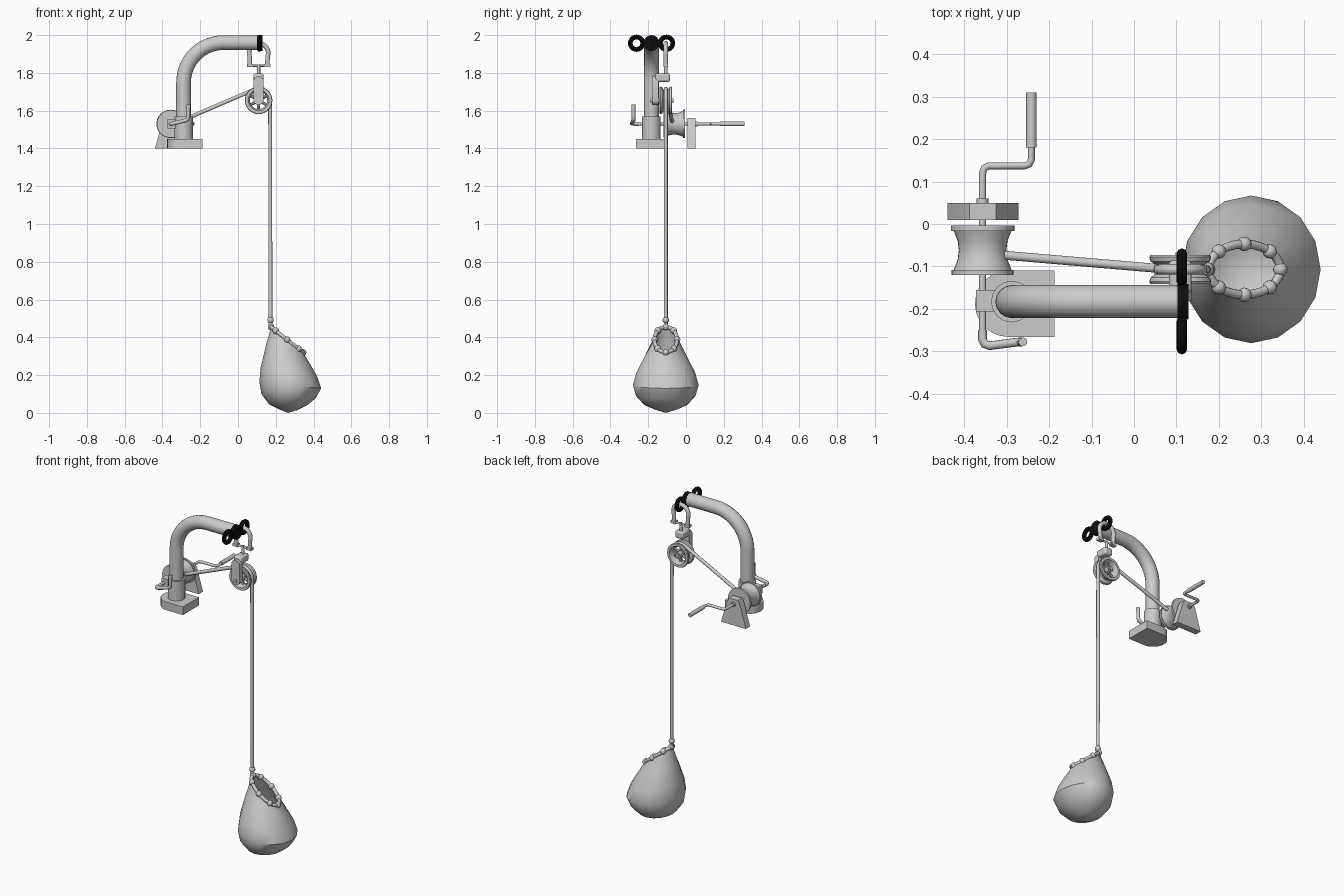
import bpy, bmesh, math
from mathutils import Vector
from math import sin, cos, pi

if "Cube" in bpy.data.objects:
    bpy.data.objects.remove(bpy.data.objects["Cube"])

black = bpy.data.materials.new("black_iron")
black.diffuse_color = (0.004, 0.004, 0.004, 1)
black.use_nodes = True
black.node_tree.nodes["Principled BSDF"].inputs["Base Color"].default_value = black.diffuse_color


def finish(ob, angle=40):
    bpy.ops.object.select_all(action='DESELECT')
    ob.select_set(True)
    bpy.context.view_layer.objects.active = ob
    bpy.ops.object.shade_smooth_by_angle(angle=math.radians(angle))
    return ob


def mesh_from(name, verts, faces):
    me = bpy.data.meshes.new(name)
    me.from_pydata(verts, [], faces)
    bm = bmesh.new()
    bm.from_mesh(me)
    bmesh.ops.recalc_face_normals(bm, faces=bm.faces)
    bm.to_mesh(me)
    bm.free()
    ob = bpy.data.objects.new(name, me)
    bpy.context.collection.objects.link(ob)
    return finish(ob)


def tube(name, pts, r, cyclic=False, res=3):
    cu = bpy.data.curves.new(name, 'CURVE')
    cu.dimensions = '3D'
    cu.bevel_depth, cu.bevel_resolution = r, res
    cu.use_fill_caps = True
    sp = cu.splines.new('POLY')
    sp.points.add(len(pts) - 1)
    for p, co in zip(sp.points, pts):
        p.co = (*co, 1)
    sp.use_cyclic_u = cyclic
    ob = bpy.data.objects.new(name, cu)
    bpy.context.collection.objects.link(ob)
    finish_sel = bpy.ops.object
    finish_sel.select_all(action='DESELECT')
    ob.select_set(True)
    bpy.context.view_layer.objects.active = ob
    bpy.ops.object.convert(target='MESH')
    return finish(bpy.context.object)


def prism(name, pts, lo, hi, axis='Y'):
    put = (lambda p, t: (p[0], t, p[1])) if axis == 'Y' else (lambda p, t: (p[0], p[1], t))
    n = len(pts)
    verts = [put(p, lo) for p in pts] + [put(p, hi) for p in pts]
    faces = [(i, (i + 1) % n, n + (i + 1) % n, n + i) for i in range(n)]
    return mesh_from(name, verts, faces + [tuple(range(n)), tuple(range(n, 2 * n))])


def lathe_y(name, prof, cx, cz, n=32):
    # closed (radius, y) section turned about a y axis
    m = len(prof)
    verts = [(cx + r * cos(2 * pi * i / n), y, cz + r * sin(2 * pi * i / n))
             for i in range(n) for r, y in prof]
    faces = [(i * m + j, i * m + (j + 1) % m, (i + 1) % n * m + (j + 1) % m, (i + 1) % n * m + j)
             for i in range(n) for j in range(m)]
    return mesh_from(name, verts, faces)


def arc(cx, cy, r, a0, a1, n):
    return [(cx + r * cos(math.radians(a0 + (a1 - a0) * i / n)),
             cy + r * sin(math.radians(a0 + (a1 - a0) * i / n))) for i in range(n + 1)]


def box(name, x0, x1, y0, y1, z0, z1):
    return prism(name, [(x0, y0), (x1, y0), (x1, y1), (x0, y1)], z0, z1, 'Z')


# Base plate with rounded back, socket and bent davit pipe
PX, PY = -0.288, -0.183
prism("base_plate", [(-0.187, -0.266), (-0.187, -0.11)] + arc(-0.297, -0.188, 0.078, 90, 270, 12),
      1.40, 1.45, 'Z')
tube("post_socket", [(PX, PY, 1.44), (PX, PY, 1.57)], 0.049, res=6)
bend = arc(PX + 0.21, 1.75, 0.21, 180, 90, 14)
tube("davit_pipe", [(PX, PY, 1.45)] + [(x, PY, z) for x, z in bend] + [(0.115, PY, 1.96)], 0.039, res=6)

# Black end fitting with two eyes
for label, y in (("front", -0.262), ("back", -0.103)):
    bpy.ops.mesh.primitive_torus_add(major_segments=20, minor_segments=8, major_radius=0.033,
                                     minor_radius=0.0125, location=(0.113, y, 1.957), rotation=(0, pi / 2, 0))
    eye = finish(bpy.context.object)
    eye.name = "eye_" + label
    eye.data.materials.append(black)
cap = tube("end_cap", [(0.102, PY, 1.958), (0.129, PY, 1.958)], 0.042, res=6)
cap.data.materials.append(black)

# Shackle hanging in the back eye
WX, WY, WZ = 0.109, -0.107, 1.655
loop = [(x, WY, z) for x, z in arc(WX, 1.905, 0.051, 200, -20, 16)]
tube("shackle", [(WX - 0.046, WY, 1.838)] + loop + [(WX + 0.046, WY, 1.838)], 0.0125)
for s in (-1, 1):
    c = WX + s * 0.046
    box("shackle_foot", c - 0.016, c + 0.016, WY - 0.012, WY + 0.012, 1.83, 1.847)
tube("shackle_pin", [(WX - 0.05, WY, 1.838), (WX + 0.05, WY, 1.838)], 0.006)
tube("swivel_stem", [(WX, WY, 1.845), (WX, WY, 1.79)], 0.009)

# Pulley block: one-sided cheek arm and head
prism("block_arm", arc(WX, 1.657, 0.027, 180, 360, 10) + arc(WX, 1.755, 0.027, 0, 180, 10), -0.18, -0.146)
head = box("block_head", WX - 0.027, WX + 0.027, -0.163, -0.085, 1.752, 1.797)
bev = head.modifiers.new("round", 'BEVEL')
bev.width, bev.segments = 0.01, 2

# Pulley wheel: grooved rim, hub, spokes, axle
lathe_y("pulley_rim", [(0.055, -0.141), (0.070, -0.141), (0.073, -0.136), (0.070, -0.126), (0.052, -0.115),
                       (0.052, -0.099), (0.070, -0.088), (0.073, -0.078), (0.070, -0.073), (0.055, -0.073),
                       (0.046, -0.09), (0.046, -0.124)], WX, WZ)
tube("pulley_hub", [(WX, -0.145, WZ), (WX, -0.075, WZ)], 0.019)
tube("pulley_axle", [(WX, -0.187, WZ), (WX, -0.067, WZ)], 0.011)
for k in range(6):
    a = k * pi / 3 + pi / 6
    tube("pulley_spoke", [(WX + r * cos(a), WY, WZ + r * sin(a)) for r in (0.012, 0.05)], 0.008, res=2)

# Rope from drum, over pulley, down to bag
over = [(x, WY, z) for x, z in arc(WX, WZ, 0.061, 114, 0, 12)]
tube("rope", [(-0.315, -0.073, 1.54)] + over + [(0.172, WY, 0.46)], 0.0105)

# Winch: waisted drum, axle with both cranks, stand
DX, DZ = -0.357, 1.53
waist = [(0.056 + 0.012 * ((y + 0.062) / 0.046) ** 2, y) for y in (-0.016, -0.04, -0.062, -0.084, -0.108)]
lathe_y("winch_drum", [(0.008, -0.004), (0.075, -0.004), (0.075, -0.016)] + waist
        + [(0.073, -0.108), (0.073, -0.12), (0.008, -0.12)], DX, DZ)
tube("winch_axle_and_crank", [(DX, -0.272, DZ), (DX, 0.12, DZ), (DX + 0.004, 0.132, DZ), (DX + 0.014, 0.137, DZ),
                              (-0.258, 0.137, DZ), (-0.247, 0.141, DZ), (-0.242, 0.152, DZ), (-0.242, 0.19, DZ)],
     0.0085)
tube("crank_grip", [(-0.242, 0.18, DZ), (-0.242, 0.31, DZ)], 0.0125)
tube("front_lever", [(DX, -0.25, DZ), (DX, -0.272, DZ), (-0.352, -0.283, DZ + 0.001), (-0.34, -0.287, DZ + 0.003),
                     (-0.28, -0.279, 1.547), (-0.268, -0.278, 1.553), (-0.264, -0.278, 1.568),
                     (-0.262, -0.278, 1.632)], 0.0105)
box("axle_bracket", -0.373, -0.31, -0.206, -0.156, 1.505, 1.555)
prism("winch_stand", [(-0.44, 1.40), (-0.272, 1.40), (-0.312, 1.535), (-0.325, 1.56), (-0.388, 1.56),
                      (-0.401, 1.535)], 0.009, 0.05)
tube("axle_collar", [(DX, 0.045, DZ), (DX, 0.06, DZ)], 0.014)

# Bag lofted between left and right silhouettes: (xl, zl, xr, zr, half depth)
BY, N = -0.107, 16
rings = [(0.175, 0.455, 0.345, 0.32, 0.060), (0.145, 0.345, 0.387, 0.25, 0.112), (0.120, 0.24, 0.420, 0.19, 0.155),
         (0.113, 0.165, 0.440, 0.13, 0.174), (0.124, 0.10, 0.412, 0.078, 0.157), (0.165, 0.045, 0.365, 0.04, 0.115),
         (0.215, 0.02, 0.315, 0.015, 0.058)]


def ring_point(r, a):
    t = (1 - cos(a)) / 2
    return (r[0] + (r[2] - r[0]) * t, BY + r[4] * sin(a), r[1] + (r[3] - r[1]) * t)


verts = [ring_point(r, 2 * pi * i / N) for r in rings for i in range(N)] + [(0.265, BY, 0.0)]
faces = [(k * N + i, k * N + (i + 1) % N, (k + 1) * N + (i + 1) % N, (k + 1) * N + i)
         for k in range(len(rings) - 1) for i in range(N)]
last = (len(rings) - 1) * N
faces += [(last + i, last + (i + 1) % N, len(verts) - 1) for i in range(N)]
mesh_from("bag", verts, faces)

# Rim rope with knots, and the hanging knot
tube("bag_rim_rope", [ring_point(rings[0], 2 * pi * i / 24) for i in range(24)], 0.0105, cyclic=True)
knots = [Vector(ring_point(rings[0], 2 * pi * i / 8)) for i in range(8)] + [Vector((0.172, BY, 0.492))]
for k in knots:
    bpy.ops.mesh.primitive_uv_sphere_add(segments=12, ring_count=8, radius=0.018, location=k)
    bead = finish(bpy.context.object)
    bead.name = "knot"
    bead.scale = (0.95, 0.95, 1.0)
